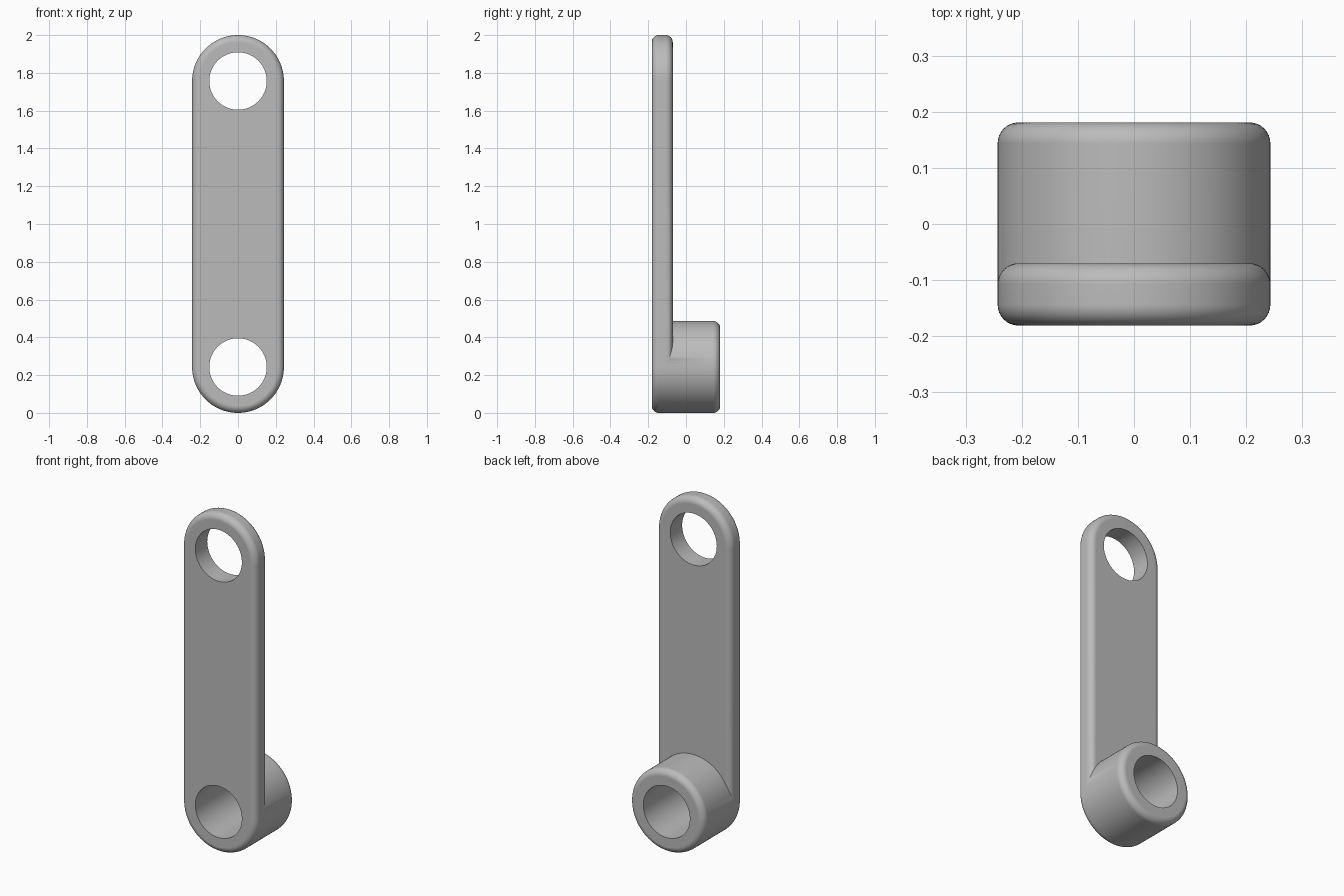
import bpy, bmesh
from math import sin, cos, pi

if "Cube" in bpy.data.objects:
    bpy.data.objects.remove(bpy.data.objects["Cube"], do_unlink=True)

R, HOLE, FILLET = 0.243, 0.152, 0.037
LOW, HIGH = R, 2 - R                 # heights of the two hole centres
FRONT, BACK, PLATE_BACK = -0.181, 0.181, -0.07
HALF = 48                            # segments in half a circle
STEPS = 8                            # segments in a rounded edge

grey = bpy.data.materials.new("plain grey")
grey.use_nodes = True
grey.diffuse_color = (0.5, 0.5, 0.5, 1)
grey.node_tree.nodes["Principled BSDF"].inputs["Base Color"].default_value = (0.5, 0.5, 0.5, 1)


def outline(radius, low, high):
    """Slot shape in x and z; a circle when low equals high."""
    top = [(radius * cos(pi * i / HALF), high + radius * sin(pi * i / HALF)) for i in range(HALF + 1)]
    bottom = [(-x, low + high - z) for x, z in top]
    return top + bottom if high > low else top[:-1] + bottom[:-1]


def loft(name, sections, low, high):
    """Closed solid through (y, radius) sections."""
    bm = bmesh.new()
    rings = [[bm.verts.new((x, y, z)) for x, z in outline(r, low, high)] for y, r in sections]
    for a, b in zip(rings, rings[1:]):
        for i in range(len(a)):
            j = (i + 1) % len(a)
            bm.faces.new((a[i], a[j], b[j], b[i]))
    bm.faces.new(rings[0])
    bm.faces.new(rings[-1])
    bmesh.ops.recalc_face_normals(bm, faces=bm.faces)
    mesh = bpy.data.meshes.new(name)
    bm.to_mesh(mesh)
    bm.free()
    obj = bpy.data.objects.new(name, mesh)
    bpy.context.collection.objects.link(obj)
    mesh.materials.append(grey)
    return obj


def rounded(y, direction):
    """Sections of a rounded rim, from the flat end at y inwards."""
    angles = [pi / 2 * i / STEPS for i in range(STEPS + 1)]
    return [(y + direction * FILLET * (1 - cos(a)), R - FILLET * (1 - sin(a))) for a in angles]


def combine(target, tool, operation):
    mod = target.modifiers.new("combine", "BOOLEAN")
    mod.object, mod.operation, mod.solver = tool, operation, "EXACT"
    bpy.context.view_layer.objects.active = target
    bpy.ops.object.modifier_apply(modifier=mod.name)
    bpy.data.objects.remove(tool, do_unlink=True)


# Flat arm with rounded rims, and the boss behind its lower end
arm = loft("link_arm", rounded(FRONT, 1) + rounded(PLATE_BACK, -1)[::-1], LOW, HIGH)
boss = loft("boss", [(FRONT + FILLET, R)] + rounded(BACK, -1)[::-1], LOW, LOW)
combine(arm, boss, "UNION")

# Through holes
for height in (LOW, HIGH):
    cutter = loft("hole_cutter", [(-0.4, HOLE), (0.4, HOLE)], height, height)
    cutter.hide_render = True
    combine(arm, cutter, "DIFFERENCE")

# Smooth rims with crisp hole edges
bpy.ops.object.select_all(action="DESELECT")
arm.select_set(True)
bpy.context.view_layer.objects.active = arm
bpy.ops.object.shade_smooth_by_angle(angle=pi / 6)
weighted = arm.modifiers.new("even shading", "WEIGHTED_NORMAL")
weighted.keep_sharp = True
